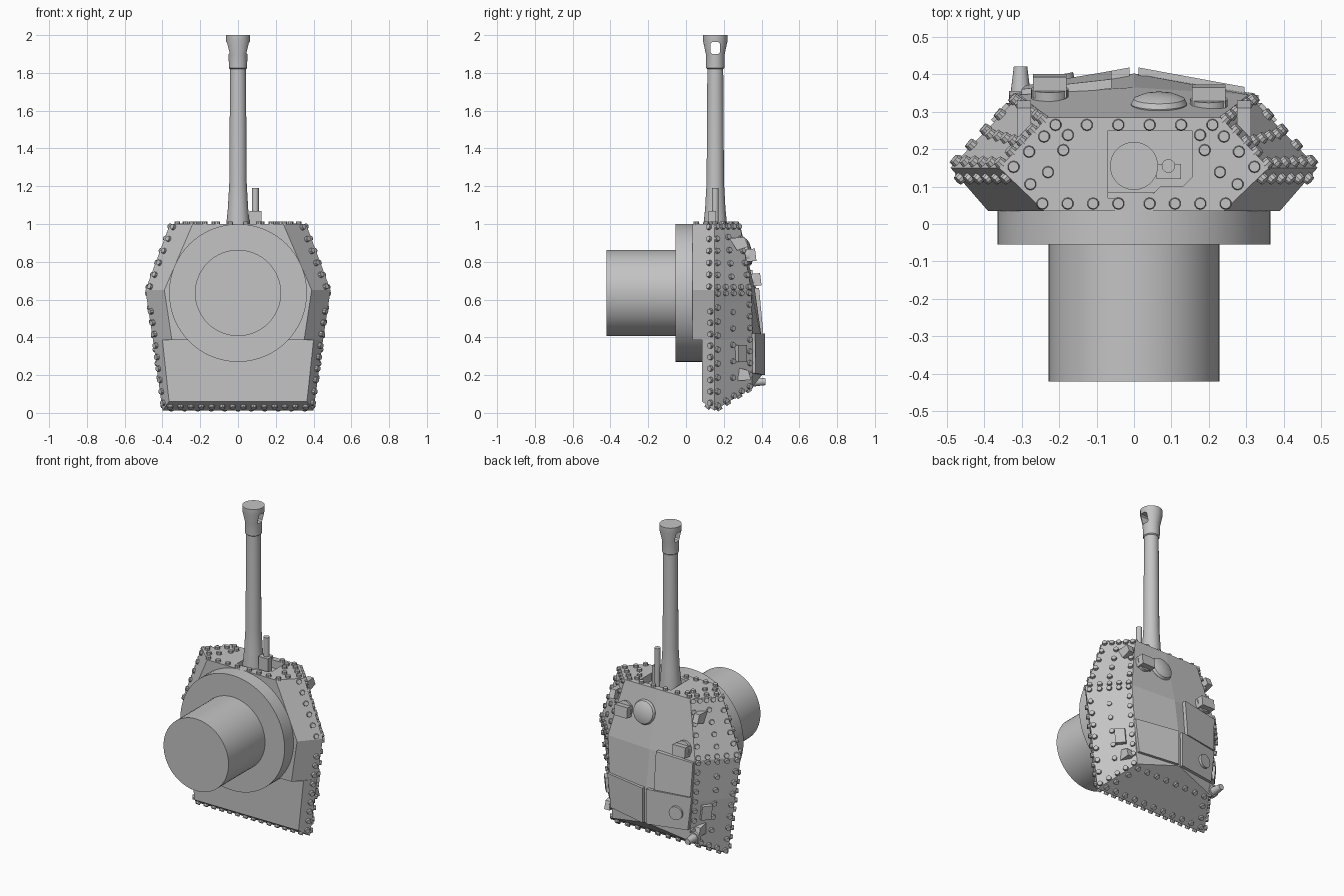
import bpy, bmesh, math
from mathutils import Vector

cube = bpy.data.objects.get("Cube")
if cube:
    bpy.data.objects.remove(cube)

steel = bpy.data.materials.new("plain grey")
steel.use_nodes = True
GREY = (0.55, 0.55, 0.55, 1)
steel.diffuse_color = GREY
steel.node_tree.nodes["Principled BSDF"].inputs["Base Color"].default_value = GREY


def finish(name, bm, smooth=False):
    bmesh.ops.recalc_face_normals(bm, faces=bm.faces)
    mesh = bpy.data.meshes.new(name)
    bm.to_mesh(mesh)
    bm.free()
    ob = bpy.data.objects.new(name, mesh)
    bpy.context.collection.objects.link(ob)
    mesh.materials.append(steel)
    if smooth:
        bpy.ops.object.select_all(action='DESELECT')
        ob.select_set(True)
        bpy.context.view_layer.objects.active = ob
        bpy.ops.object.shade_smooth_by_angle(angle=math.radians(35))
    return ob


def prism(name, points, push):
    """Polygon pushed along a vector."""
    bm = bmesh.new()
    low = [bm.verts.new(p) for p in points]
    high = [bm.verts.new(Vector(p) + Vector(push)) for p in points]
    bm.faces.new(low)
    bm.faces.new(high)
    for i in range(len(low)):
        j = (i + 1) % len(low)
        bm.faces.new((low[i], low[j], high[j], high[i]))
    return finish(name, bm)


def lathe(name, profile, origin, axis, sides=48):
    """Closed solid of revolution; profile holds (radius, distance along axis)."""
    turn = Vector(axis).to_track_quat('Z', 'Y')
    bm = bmesh.new()
    rings = []
    for r, d in profile:
        ring = []
        for i in range(sides):
            a = math.tau * i / sides
            p = turn @ Vector((r * math.cos(a), r * math.sin(a), d))
            ring.append(bm.verts.new(p + Vector(origin)))
        rings.append(ring)
    for a, b in zip(rings, rings[1:]):
        for i in range(sides):
            j = (i + 1) % sides
            bm.faces.new((a[i], a[j], b[j], b[i]))
    bm.faces.new(rings[0])
    bm.faces.new(rings[-1])
    return finish(name, bm, True)


def cut(target, cutter):
    mod = target.modifiers.new("cut", 'BOOLEAN')
    mod.operation = 'DIFFERENCE'
    mod.solver = 'EXACT'
    mod.object = cutter
    bpy.context.view_layer.objects.active = target
    bpy.ops.object.modifier_apply(modifier=mod.name)
    bpy.data.objects.remove(cutter)


# Hull: lofted half sections of belly, waist, shoulder and roof ridge
front = [(.24, .035, 1), (.36, .15, 1), (.23, .285, 1), (0, .285, 1)]
middle = [(.39, .035, .65), (.49, .15, .65), (.305, .345, .65), (0, .365, .65)]
step = [(.35, .035, .385), (.45, .15, .385), (.29, .352, .385), (0, .402, .385)]
bustle = [(.40, .085, .385)] + step[1:]
rear = [(.365, .085, .06), (.40, .15, .012), (.27, .35, .135), (0, .402, .2)]


def mirror(p):
    return (-p[0], p[1], p[2])


bm = bmesh.new()
loops = []
for sec in (front, middle, step, bustle, rear):
    loops.append([bm.verts.new(p) for p in sec + [mirror(p) for p in sec[2::-1]]])
for a, b in zip(loops, loops[1:]):
    for i in range(7):
        j = (i + 1) % 7
        bm.faces.new((a[i], a[j], b[j], b[i]))
bm.faces.new(loops[0])
end = loops[-1]
bm.faces.new((end[0], end[1], end[5], end[6]))
bm.faces.new(end[1:6])
bmesh.ops.remove_doubles(bm, verts=bm.verts, dist=0.0005)
hull = finish("hull", bm)

# Gun opening in the front plate
opening = [(-.07, .25), (.155, .25), (.155, .125), (.13, .1), (.07, .1),
           (.04, .07), (0, .06), (-.07, .07)]
cut(hull, prism("opening_cutter", [(x, y, .95) for x, y in opening], (0, 0, .2)))

# Turret ring and basket
lathe("turret_ring", [(.365, 0), (.365, .14)], (0, -.055, .635), (0, 1, 0), 64)
lathe("basket", [(.228, 0), (.228, .37)], (0, -.42, .635), (0, 1, 0), 64)

# Gun with muzzle brake
barrel = lathe("gun_barrel", [(.064, .9), (.062, 1.0), (.054, 1.08), (.05, 1.15),
                              (.046, 1.22), (.042, 1.82), (.048, 1.825), (.05, 1.9),
                              (.064, 1.965), (.064, 2.0)], (0, .155, 0), (0, 0, 1))
port = [(.13, .008), (.138, 0), (.172, 0), (.18, .008), (.18, .055), (.172, .063),
        (.138, .063), (.13, .055)]
cut(barrel, prism("port_cutter", [(-.1, y, 1.9 + z) for y, z in port], (.2, 0, 0)))

# Coaxial gun
prism("coaxial_block", [(.06, .12, .94), (.125, .12, .94), (.125, .16, .94),
                        (.06, .16, .94)], (0, 0, .13))
lathe("coaxial_tube", [(.018, .94), (.018, 1.19)], (.092, .155, 0), (0, 0, 1), 20)

# Roof fittings
slope = Vector((0, .98, .2))
lathe("ventilator_dome", [(.07, -.02), (.075, .008), (.068, .022), (.045, .032),
                          (.01, .036)], (.067, .313, .85), slope, 32)
for side, x, y, z in (("left", .2, .318, .835), ("right", -.225, .345, .705)):
    lathe(side + "_periscope_base", [(.05, -.03), (.05, .016)], (x, y, z), slope, 24)
    prism(side + "_periscope_hood",
          [(x - .045, y, z - .035), (x + .045, y, z - .035), (x + .045, y + .055, z - .03),
           (x - .045, y + .055, z - .03)], (0, -.008, .065))

# Engine-side roof hatches, with a gap on the centre line
for side, s in (("left", 1), ("right", -1)):
    prism(side + "_hatch", [(.012 * s, .394, .42), (.295 * s, .342, .42),
                            (.27 * s, .345, .21), (.012 * s, .394, .2)], (0, .024, 0))
prism("roof_plate", [(-.06, .362, .66), (-.3, .335, .64), (-.29, .345, .425),
                     (-.06, .384, .425)], (0, .025, 0))
lathe("hatch_cap", [(.042, 0), (.042, .02)], (-.2, .378, .31), (-.19, .98, 0), 24)

# Aerial mount
lathe("aerial_base", [(.034, 0), (.034, .03)], (-.3, .325, .165), (0, 1, 0), 20)
lathe("aerial_mount", [(.026, 0), (.018, .065)], (-.303, .355, .165), (0, 1, 0), 20)

# Lifting lugs and side port covers
front_lug = [(.23, .925), (.31, .93), (.33, .88), (.27, .86)]
rear_lug = [(.27, .24), (.33, .225), (.345, .175), (.275, .17)]
for side, s in (("left", 1), ("right", -1)):
    prism(side + "_front_lug", [(.275 * s, y, z) for y, z in front_lug], (.037 * s, 0, 0))
    prism(side + "_rear_lug", [(.295 * s, y, z) for y, z in rear_lug], (.037 * s, 0, 0))
    prism(side + "_port_cover", [(.36 * s, .26, .36), (.32 * s, .305, .36),
                                 (.31 * s, .305, .27), (.35 * s, .26, .27)],
          (.022 * s, .018, 0))

# Rivets: rows laid across quads by fractions along (u) and across (v)
rivets = bmesh.new()


def rivet(p, normal):
    made = bmesh.ops.create_cone(rivets, cap_ends=True, segments=10, radius1=.017,
                                 radius2=.014, depth=.02)["verts"]
    turn = normal.to_track_quat('Z', 'Y')
    for v in made:
        v.co = turn @ v.co + p + normal * .004


def row(quad, start, stop, count, sides=(1, -1)):
    for s in sides:
        a, b, c, d = [Vector((p[0] * s, p[1], p[2])) for p in quad]
        n = (c - a).cross(d - b).normalized()
        if n.dot((a + b + c + d) / 4 - Vector((0, .2, .5))) < 0:
            n.negate()
        for i in range(count):
            t = i / (count - 1)
            u = start[0] + (stop[0] - start[0]) * t
            v = start[1] + (stop[1] - start[1]) * t
            rivet(a.lerp(b, u).lerp(d.lerp(c, u), v), n)


cheek = [front[1], middle[1], middle[2], front[2]]
flank = [middle[1], rear[1], rear[2], middle[2]]
for quad, n in ((cheek, 6), (flank, 9)):
    e = .25 / n
    row(quad, (e, .08), (1 - e, .08), n)
    row(quad, (e, .93), (1 - e, .93), n)
    row(quad, (.2, .48), (.8, .48), n // 2 + 1)
    row(quad, (e, .3), (e, .72), 3)
    row(quad, (1 - e, .3), (1 - e, .72), 3)
row([front[1], middle[1], middle[0], front[0]], (.05, .22), (.95, .22), 6)
row([middle[1], rear[1], rear[0], bustle[0]], (.06, .3), (.95, .3), 9)

# Front plate rivets
nose_low = [mirror(front[0]), front[0], front[1], mirror(front[1])]
nose_high = [mirror(front[1]), front[1], front[2], mirror(front[2])]
row(nose_high, (.08, .85), (.92, .85), 6, (1,))
row(nose_low, (.58, .17), (.97, .17), 4)
row(nose_high, (.95, .02), (.93, .62), 3)
row(nose_high, (.8, .35), (.82, .65), 2)
row(nose_low, (.83, .9), (.94, .62), 2)

# Rear plate rivets
tail_low = [mirror(rear[0]), rear[0], rear[1], mirror(rear[1])]
tail_high = [mirror(rear[1]), rear[1], rear[2], mirror(rear[2])]
row(tail_low, (.03, .5), (.97, .5), 14, (1,))
row(tail_high, (.04, .12), (.96, .12), 11, (1,))
row(tail_high, (.06, .9), (.94, .9), 8, (1,))
row(tail_high, (.95, .35), (.94, .65), 2)
finish("rivets", rivets)
